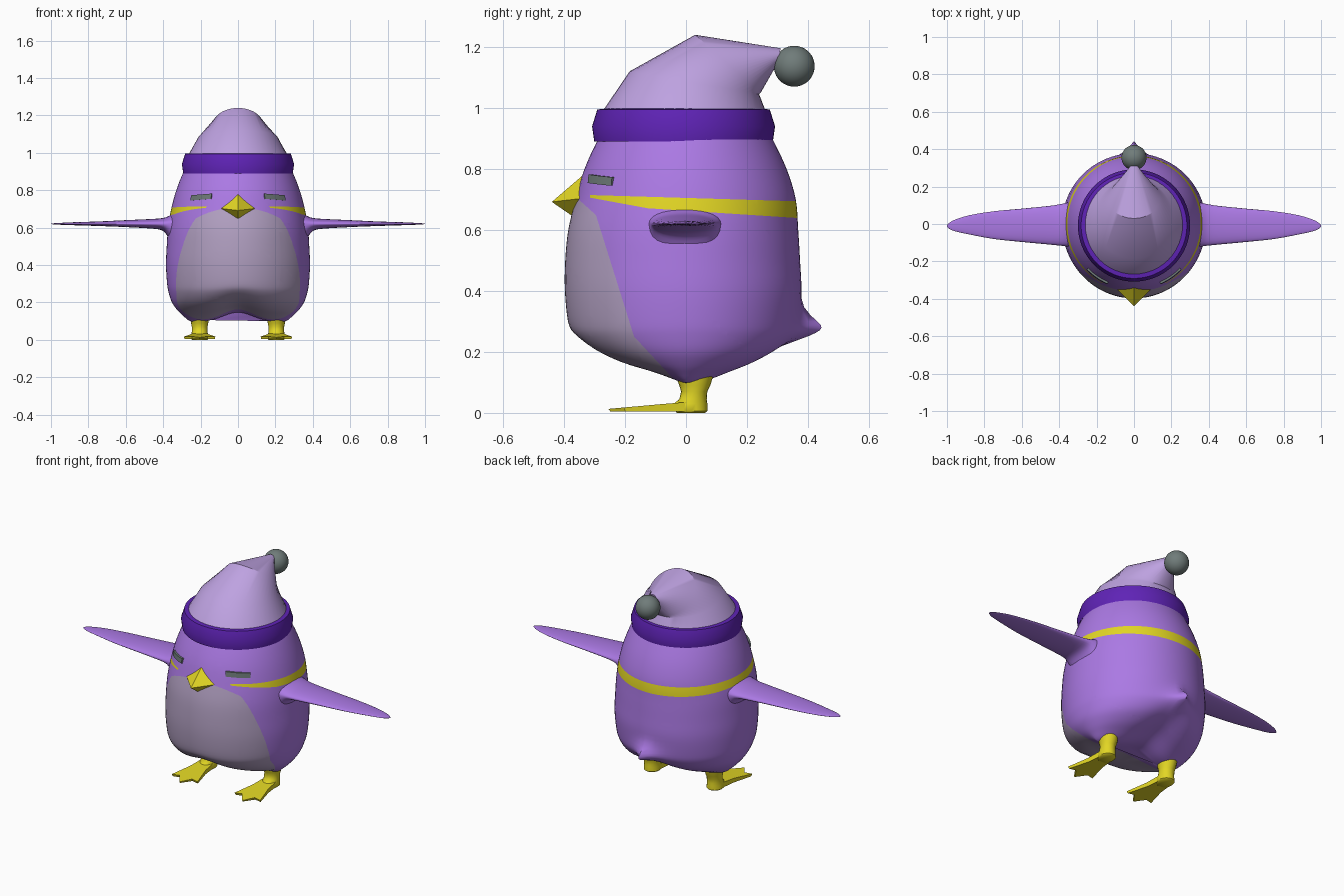
import bpy, bmesh, math
from mathutils import Vector

if "Cube" in bpy.data.objects:
    bpy.data.objects.remove(bpy.data.objects["Cube"])


def material(name, rgb):
    m = bpy.data.materials.new(name)
    lin = [(c / 255 / 12.92) if c < 10 else ((c / 255 + 0.055) / 1.055) ** 2.4 for c in rgb]
    m.diffuse_color = (*lin, 1)
    m.use_nodes = True
    m.node_tree.nodes["Principled BSDF"].inputs["Base Color"].default_value = m.diffuse_color
    return m


PURPLE = material("purple", (171, 121, 228))
BELLY = material("pale_lilac_grey", (178, 160, 194))
YELLOW = material("yellow", (226, 214, 36))
LILAC = material("lilac", (190, 162, 225))
VIOLET = material("deep_violet", (95, 35, 182))
GREY = material("grey", (112, 124, 122))


def finish(name, bm, mats, angle=35):
    bmesh.ops.recalc_face_normals(bm, faces=bm.faces[:])
    me = bpy.data.meshes.new(name)
    bm.to_mesh(me)
    bm.free()
    ob = bpy.data.objects.new(name, me)
    bpy.context.collection.objects.link(ob)
    for m in mats:
        me.materials.append(m)
    if angle:
        bpy.ops.object.select_all(action='DESELECT')
        ob.select_set(True)
        bpy.context.view_layer.objects.active = ob
        bpy.ops.object.shade_smooth_by_angle(angle=math.radians(angle))
    return ob


def loft(rings):
    """Skin closed rings of points and cap both ends."""
    bm = bmesh.new()
    vr = [[bm.verts.new(p) for p in r] for r in rings]
    n = len(vr[0])
    for a, b in zip(vr, vr[1:]):
        for i in range(n):
            j = (i + 1) % n
            bm.faces.new((a[i], a[j], b[j], b[i]))
    bm.faces.new(vr[0])
    bm.faces.new(vr[-1])
    return bm


def smooth_rows(rows, sub):
    """Catmull-Rom refinement of profile rows."""
    out = []
    for i in range(len(rows) - 1):
        p0, p1 = rows[max(i - 1, 0)], rows[i]
        p2, p3 = rows[i + 1], rows[min(i + 2, len(rows) - 1)]
        for k in range(sub):
            t = k / sub
            out.append([0.5 * (2 * b + (c - a) * t + (2 * a - 5 * b + 4 * c - d) * t * t
                               + (3 * b - a - 3 * c + d) * t ** 3)
                        for a, b, c, d in zip(p0, p1, p2, p3)])
    return out + [list(rows[-1])]


def circle(n):
    return [(math.cos(2 * math.pi * i / n), math.sin(2 * math.pi * i / n)) for i in range(n)]


# Body: height, half width, front depth, back depth
profile = [(.098, .20, .002, .002), (.10, .255, .03, .08), (.13, .295, .13, .17),
           (.16, .325, .235, .245), (.20, .353, .315, .31), (.25, .37, .368, .35),
           (.30, .379, .387, .365), (.40, .385, .397, .378), (.50, .381, .396, .374),
           (.60, .374, .386, .368), (.70, .357, .362, .360), (.80, .33, .333, .33),
           (.90, .29, .287, .283), (.96, .25, .25, .25)]
rings = []
for z, rx, yf, yb in smooth_rows(profile, 4):
    ring = []
    for c, s in circle(80):
        x, y = rx * c, (yb if s > 0 else yf) * s
        # hollow between the legs, pointed tail at the back
        zz = z + .05 * math.exp(-(x / .11) ** 2) * max(0, min(1, (.3 - z) / .2))
        if y > 0:
            y += .085 * math.exp(-abs(x) / .05 - ((z - .27) / .058) ** 2) * min(1, y / .2)
        ring.append((x, y, zz))
    rings.append(ring)
bm = loft(rings)

# Colour borders, each a plane z = a + b*y or y = a + b*z
belly_side = lambda p: p.y + .122 - (.122 - .092) + .314 * p.z - .0
belly_side = lambda p: p.y + .0917 + .314 * p.z
belly_low = lambda p: p.y + .17 + .93 * (p.z - .25)
belly_top = lambda p: p.z - .698
belly_corner = lambda p: p.z - .68 + .9 * (p.y + .33)
stripe_top = lambda p: p.z - .705 + .03 * p.y
stripe_low = lambda p: p.z - .663 + .065 * p.y
stripe_taper = lambda p: p.z - .648 + .184 * p.y
stripe_end = lambda p: p.y + .315
for f in (belly_side, belly_low, belly_top, belly_corner,
          stripe_top, stripe_low, stripe_taper, stripe_end):
    d = f(Vector())
    no = Vector([f(Vector(e)) - d for e in ((1, 0, 0), (0, 1, 0), (0, 0, 1))])
    bmesh.ops.bisect_plane(bm, geom=bm.verts[:] + bm.edges[:] + bm.faces[:], dist=1e-5,
                           plane_co=-d * no / no.length_squared, plane_no=no)
for f in bm.faces:
    p = f.calc_center_median()
    if ((belly_side(p) < 0 or belly_low(p) < 0) and belly_top(p) < 0
            and belly_corner(p) < 0):
        f.material_index = 1
    elif (stripe_top(p) < 0 and stripe_low(p) > 0 and stripe_taper(p) > 0
          and stripe_end(p) > 0):
        f.material_index = 2
finish("body", bm, [PURPLE, BELLY, YELLOW], 60)

# Flippers: x, back edge, front edge, top, bottom
arm = [(.31, .12, -.13, .685, .47), (.35, .115, -.122, .672, .505), (.375, .11, -.118, .66, .55),
       (.40, .105, -.115, .652, .582), (.45, .097, -.110, .647, .594), (.60, .082, -.096, .64, .603),
       (.75, .068, -.08, .633, .609), (.88, .047, -.056, .629, .613), (.96, .022, -.038, .625, .616),
       (.99, .004, -.024, .623, .618), (1.0, -.006, -.014, .621, .619)]
for side, sx in (("right", 1), ("left", -1)):
    rings = [[(sx * x, (a + b) / 2 + (a - b) / 2 * c,
               .62 + s * ((t - .62) if s > 0 else (.62 - lo))) for c, s in circle(28)]
             for x, a, b, t, lo in smooth_rows(arm, 3)]
    finish(side + "_flipper", loft(rings), [PURPLE], 60)

    # Leg: height, half width, front, back
    rows = [(.0, .04, -.03, .062), (.006, .046, -.035, .07), (.03, .044, -.04, .07),
            (.045, .042, -.022, .068), (.07, .042, -.016, .07), (.09, .046, -.022, .08),
            (.125, .052, -.035, .09)]
    rings = [[(sx * .205 + r * c, (f + b) / 2 + (b - f) / 2 * s, z) for c, s in circle(20)]
             for z, r, f, b in rows]
    finish(side + "_leg", loft(rings), [YELLOW], 50)

    # Webbed foot, thick at the ankle and thin at the toes
    toes = [(.04, .01), (.05, -.08), (.084, -.205), (.042, -.195), (.0, -.255),
            (-.042, -.195), (-.084, -.205), (-.05, -.08), (-.04, .01)]
    rings = [[(sx * .205 + x * k, y * k, z0 if z0 < .01 else .036 + min(0, y) * .09)
              for x, y in toes] for z0, k in ((.004, .97), (.02, 1))]
    finish(side + "_foot", loft(rings), [YELLOW], 25)

    # Closed eye: thin curved bar hugging the head
    rings = []
    for k in range(7):
        t = k / 6
        a = math.radians(24 + 22 * t)
        lo, hi = .754 - .009 * t, .782 - .009 * t
        rings.append([(sx * r * math.sin(a), -r * math.cos(a), z)
                      for r, z in ((.345, lo), (.353, lo), (.350, hi), (.338, hi))])
    finish(side + "_eye", loft(rings), [GREY], 30)

# Beak: four-sided pyramid
bm = bmesh.new()
base = [bm.verts.new(p) for p in ((0, -.34, .778), (.095, -.345, .703),
                                  (0, -.372, .645), (-.095, -.345, .703))]
tip = bm.verts.new((0, -.44, .692))
back = bm.verts.new((0, -.28, .70))
for i in range(4):
    bm.faces.new((base[i], base[(i + 1) % 4], tip))
    bm.faces.new((base[(i + 1) % 4], base[i], back))
finish("beak", bm, [YELLOW], 0)

# Hat brim
rows = [(.892, .26), (.890, .293), (.94, .300), (.995, .283), (.998, .255)]
finish("hat_brim", loft([[(r * c, -.008 + r * s, z) for c, s in circle(64)] for z, r in rows]),
       [VIOLET], 35)

# Floppy hat: half width, front point (y, z), back point (y, z)
rows = [(.27, -.28, .98, .265, .98), (.212, -.185, 1.12, .24, 1.045),
        (.137, .03, 1.24, .245, 1.05), (.022, .31, 1.196, .305, 1.155)]
rings = [[(r * c, (yf + yb) / 2 + (yb - yf) / 2 * s, (zf + zb) / 2 + (zb - zf) / 2 * s)
          for c, s in circle(48)] for r, yf, zf, yb, zb in rows]
finish("hat", loft(rings), [LILAC], 30)

# Pompom
bm = bmesh.new()
bmesh.ops.create_uvsphere(bm, u_segments=32, v_segments=18, radius=.067)
bmesh.ops.translate(bm, vec=(0, .355, 1.137), verts=bm.verts)
finish("pompom", bm, [GREY], 60)
